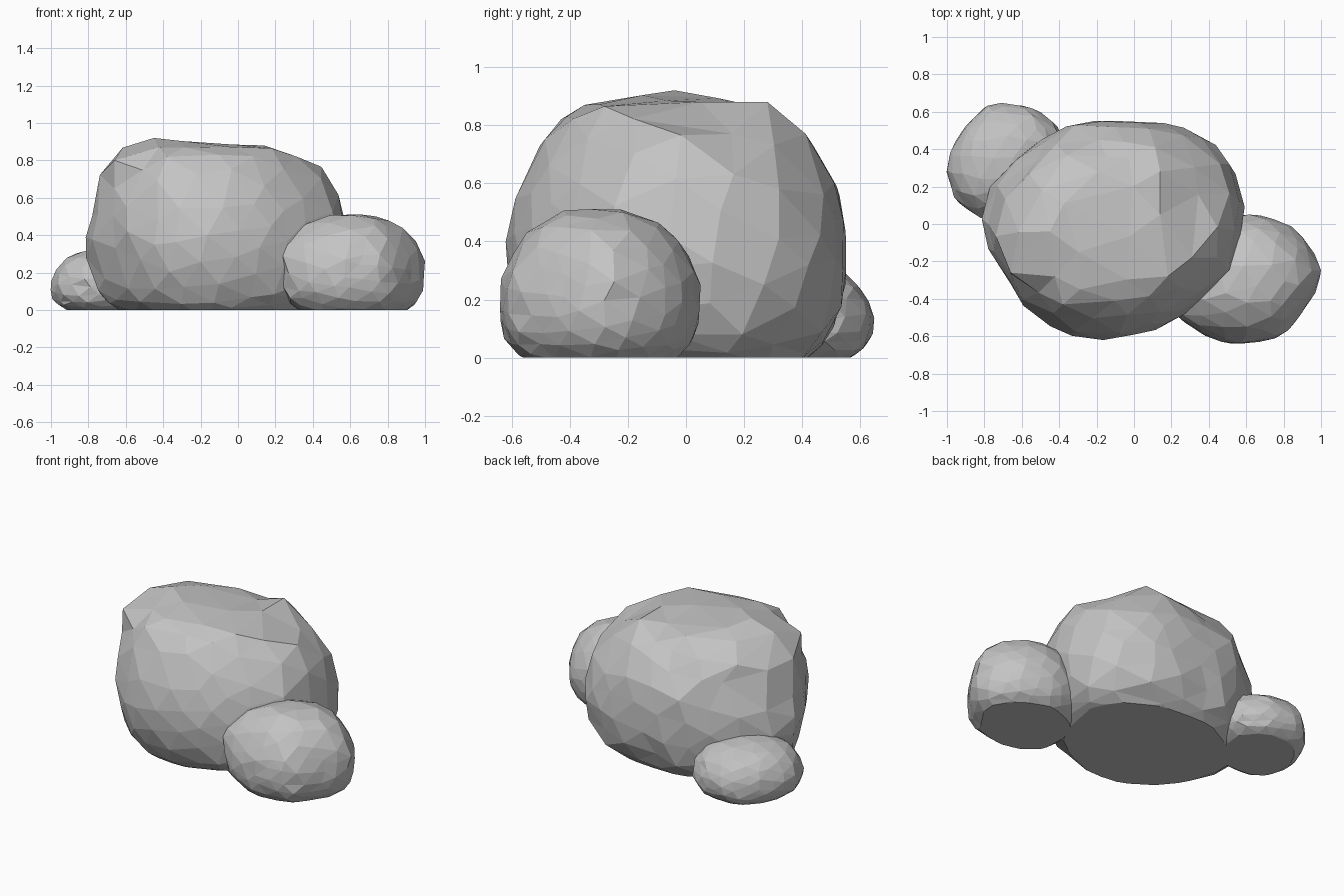
import bpy
import bmesh
import math
import random
from mathutils import Euler, Vector

cube = bpy.data.objects.get("Cube")
if cube:
    bpy.data.objects.remove(cube, do_unlink=True)

stone = bpy.data.materials.new("grey stone")
stone.use_nodes = True
GREY = (0.55, 0.55, 0.55, 1)
stone.diffuse_color = GREY
shader = next(n for n in stone.node_tree.nodes if n.type == "BSDF_PRINCIPLED")
shader.inputs["Base Color"].default_value = GREY
shader.inputs["Roughness"].default_value = 0.9

# Side profiles from below ground to the crown: (share of radius, share of height)
BLOCKY = [(0, -.2), (.35, -.15), (.65, -.06), (.82, .03), (.91, .1), (.97, .24),
          (1, .4), (.97, .55), (.91, .71), (.79, .85), (.61, .94), (.32, .99), (0, 1)]
ROUND = [(0, -.2), (.4, -.14), (.73, -.02), (.89, .08), (.97, .18), (1, .32),
         (.98, .5), (.88, .68), (.71, .84), (.4, .96), (0, 1)]


def along_profile(profile, share):
    """Point on the side profile at a share between bottom and crown."""
    place = min(max(share, 0), 1) * (len(profile) - 1)
    i = min(int(place), len(profile) - 2)
    return Vector(profile[i]).lerp(Vector(profile[i + 1]), place - i)


def plan_radius(outline, centre, angle):
    """Distance from the centre to the plan outline in one direction."""
    ray = Vector((math.cos(angle), math.sin(angle)))
    best = 0
    for a, b in zip(outline, outline[1:] + outline[:1]):
        a, edge = Vector(a) - centre, Vector(b) - Vector(a)
        cross = ray.cross(edge)
        if abs(cross) < 1e-9:
            continue
        reach, t = a.cross(edge) / cross, a.cross(ray) / cross
        if reach > 0 and -1e-6 <= t <= 1 + 1e-6:
            best = max(best, reach)
    return best


def pull(bm, corner, radius):
    """Move the surface softly so that its nearest point reaches a corner."""
    corner = Vector(corner)
    anchor = min(bm.verts, key=lambda v: (v.co - corner).length).co.copy()
    for v in bm.verts:
        weight = max(0, 1 - (v.co - anchor).length / radius)
        v.co += (corner - anchor) * weight


def rock(name, outline, centre, height, profile, tilt=0, corners=(), radius=.2, seed=1):
    """Faceted boulder shaped by a plan outline and a side profile, cut flat below."""
    rng = random.Random(seed)
    centre = Vector(centre)
    bm = bmesh.new()
    bmesh.ops.create_icosphere(bm, subdivisions=3, radius=1)
    turn = Euler([rng.uniform(0, math.pi) for _ in range(3)]).to_matrix()
    for v in bm.verts:
        d = (turn @ v.co).normalized()
        d = (d + Vector([rng.uniform(-.05, .05) for _ in range(3)])).normalized()
        share, level = along_profile(profile, 0.5 + math.asin(d.z) / math.pi)
        angle = math.atan2(d.y, d.x)
        r = plan_radius(outline, centre, angle) * share * rng.uniform(1, 1.025)
        x, y = r * math.cos(angle), r * math.sin(angle)
        z = level * height * (1 + tilt * x) * rng.uniform(.995, 1.01)
        v.co = (centre.x + x, centre.y + y, z)

    for corner in corners:
        pull(bm, corner, radius)

    # Flat base
    geom = bm.verts[:] + bm.edges[:] + bm.faces[:]
    cut = bmesh.ops.bisect_plane(bm, geom=geom, plane_co=(0, 0, 0), plane_no=(0, 0, -1),
                                 clear_outer=True)["geom_cut"]
    rim = [e for e in cut if isinstance(e, bmesh.types.BMEdge)]
    bmesh.ops.holes_fill(bm, edges=rim, sides=0)

    bmesh.ops.recalc_face_normals(bm, faces=bm.faces)
    mesh = bpy.data.meshes.new(name)
    bm.to_mesh(mesh)
    bm.free()
    mesh.materials.append(stone)
    obj = bpy.data.objects.new(name, mesh)
    bpy.context.collection.objects.link(obj)


# Large central boulder with an uneven crown and a sloping back
rock("large_boulder",
     [(-.83, 0), (-.8, .18), (-.6, .39), (-.32, .55), (.1, .55), (.34, .49),
      (.5, .35), (.6, .17), (.53, -.2), (.52, -.31), (.2, -.53), (-.02, -.6),
      (-.2, -.62), (-.42, -.56), (-.6, -.42), (-.73, -.2)],
     (-.1, -.03), .89, BLOCKY, tilt=-.14, radius=.24, seed=4,
     corners=[(-.78, 0, .5), (-.51, .35, .66), (.46, .32, .58), (.54, -.05, .59),
              (-.15, .36, .78), (.23, .31, .83), (.45, 0, .755), (.31, -.18, .82),
              (-.1, -.41, .83), (-.38, -.43, .82), (-.66, -.26, .8), (-.38, .11, .89),
              (.18, -.28, .865), (.14, .05, .88), (.14, .28, .88),
              (-.64, -.05, .86), (-.45, -.04, .92)])

# Medium boulder in front
rock("front_boulder",
     [(.45, .02), (.6, .05), (.7, .04), (.85, -.02), (.95, -.13), (1, -.23),
      (.99, -.32), (.9, -.47), (.8, -.6), (.65, -.63), (.52, -.645), (.36, -.59),
      (.24, -.5), (.24, -.25), (.3, -.08)],
     (.62, -.3), .52, ROUND, radius=.16, seed=7,
     corners=[(.24, -.5, .29), (.295, -.4, .42), (.95, -.25, .37)])

# Small boulder behind
rock("back_boulder",
     [(-1, .27), (-.98, .38), (-.92, .5), (-.8, .63), (-.7, .645), (-.53, .62),
      (-.4, .51), (-.37, .38), (-.45, .2), (-.6, .05), (-.82, .03), (-.95, .12)],
     (-.69, .34), .34, ROUND, seed=11)
